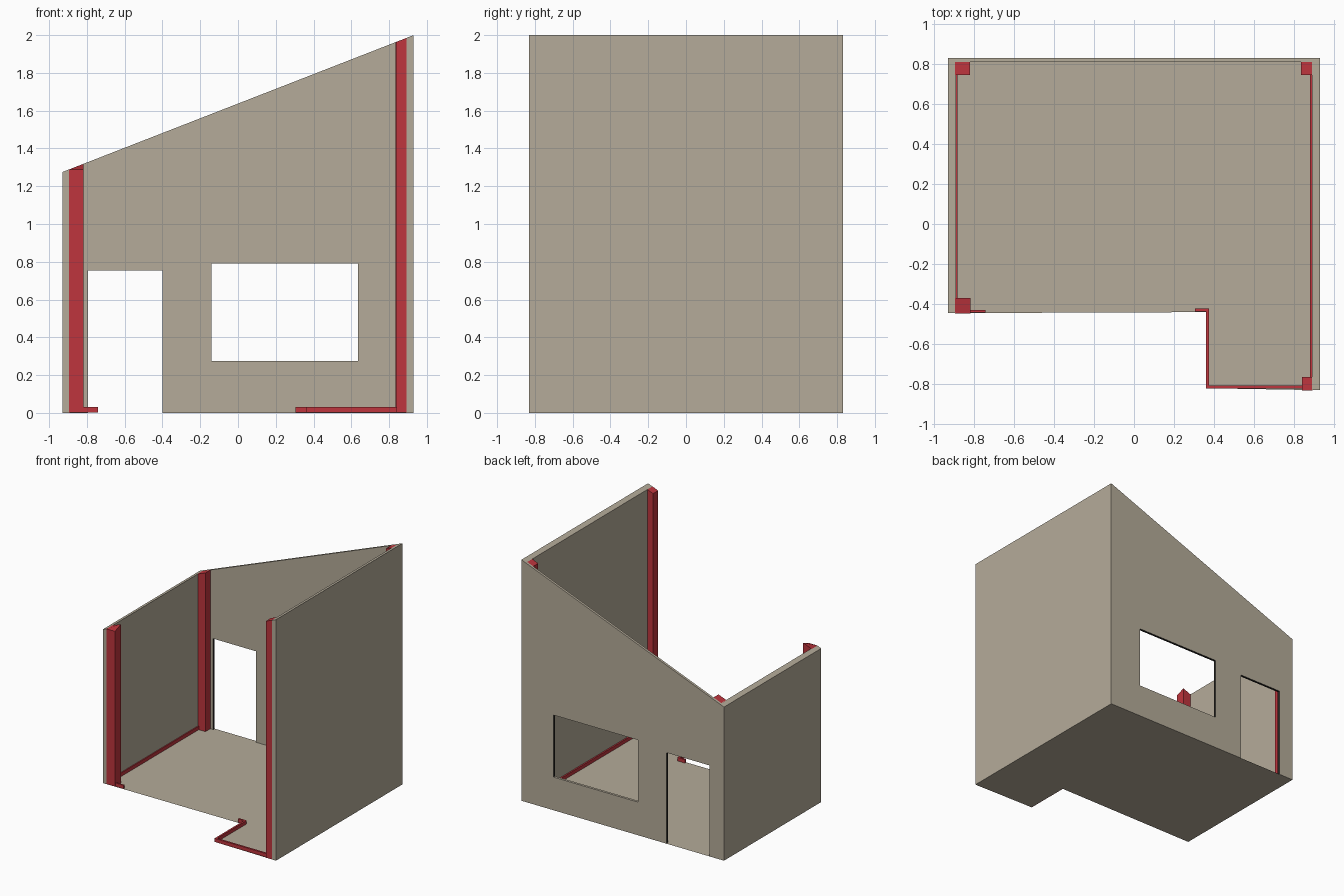
import bpy, bmesh

if "Cube" in bpy.data.objects:
    bpy.data.objects.remove(bpy.data.objects["Cube"])


def material(name, col):
    m = bpy.data.materials.new(name)
    m.diffuse_color = (*col, 1)
    m.use_nodes = True
    m.node_tree.nodes["Principled BSDF"].inputs["Base Color"].default_value = m.diffuse_color
    return m


TAN = material("tan plaster", (0.46, 0.41, 0.32))
RED = material("red timber", (0.52, 0.035, 0.047))
DARK = material("dark reveal", (0.02, 0.018, 0.016))


def roof(x):
    """Height of the sloping wall top."""
    return 1.275 + (x + 0.93) * 0.725 / 1.86


def finish(name, bm, *mats):
    bmesh.ops.recalc_face_normals(bm, faces=bm.faces)
    me = bpy.data.meshes.new(name)
    bm.to_mesh(me)
    bm.free()
    for m in mats:
        me.materials.append(m)
    ob = bpy.data.objects.new(name, me)
    bpy.context.collection.objects.link(ob)
    return ob


def block(name, x0, x1, y0, y1, mat, height=None, z0=0.0, front_flat=False):
    """Box; without a height its top follows the roof slope."""
    bm = bmesh.new()
    bmesh.ops.create_cube(bm, size=1)
    for v in bm.verts:
        front, top = v.co.y < 0, v.co.z > 0
        x = x1 if v.co.x > 0 else x0
        z = z0
        if top:
            z = height or roof(x0 if front and front_flat else x)
        v.co = (x, y0 if front else y1, z)
    return finish(name, bm, mat)


# Back wall with door and window openings, extruded from a grid of cells
xs = [-0.93, -0.795, -0.40, -0.14, 0.635, 0.93]
zs = [0, 0.275, 0.755, 0.79, None]
bm = bmesh.new()
grid = [[bm.verts.new((x, 0.83, roof(x) if z is None else z)) for z in zs] for x in xs]
openings = {(1, 0), (1, 1), (3, 1), (3, 2)}
for i in range(len(xs) - 1):
    for j in range(len(zs) - 1):
        if (i, j) not in openings:
            bm.faces.new((grid[i][j], grid[i + 1][j], grid[i + 1][j + 1], grid[i][j + 1]))
ext = bmesh.ops.extrude_face_region(bm, geom=bm.faces[:], use_keep_orig=True)
for g in ext["geom"]:
    if isinstance(g, bmesh.types.BMVert):
        g.co.y = 0.81
bmesh.ops.recalc_face_normals(bm, faces=bm.faces)
# Dark jambs and heads inside the openings
for f in bm.faces:
    c, n = f.calc_center_median(), f.normal
    if abs(n.y) < 0.5 and abs(c.x) < 0.9 and c.z < 0.8 and c.z > 0.05 and n.z < 0.5:
        f.material_index = 1
finish("back_wall", bm, TAN, DARK)

# Side walls
block("left_wall", -0.93, -0.89, -0.445, 0.81, TAN)
block("right_wall", 0.89, 0.93, -0.83, 0.81, TAN)

# L-shaped floor
bm = bmesh.new()
outline = [(-0.93, -0.445), (0.365, -0.44), (0.365, -0.82), (0.93, -0.83), (0.93, 0.83), (-0.93, 0.83)]
bm.faces.new([bm.verts.new((x, y, 0)) for x, y in outline])
finish("floor", bm, TAN)

# Corner posts
block("back_left_post", -0.895, -0.82, 0.745, 0.81, RED, z0=0.001)
block("front_left_post", -0.895, -0.817, -0.446, -0.37, RED, z0=0.001, front_flat=True)
block("back_right_post", 0.835, 0.892, 0.745, 0.81, RED, z0=0.001)
block("front_right_post", 0.838, 0.892, -0.831, -0.765, RED, z0=0.001)

# Skirting strips along the floor edges
for name, x0, x1, y0, y1 in [
    ("left_skirting", -0.892, -0.882, -0.37, 0.745),
    ("right_skirting", 0.878, 0.892, -0.765, 0.745),
    ("front_left_skirting", -0.817, -0.742, -0.442, -0.430),
    ("step_return_skirting", 0.305, 0.375, -0.437, -0.422),
    ("step_side_skirting", 0.36, 0.375, -0.822, -0.437),
    ("front_right_skirting", 0.375, 0.838, -0.822, -0.806),
]:
    block(name, x0, x1, y0, y1, RED, 0.03, 0.001)
